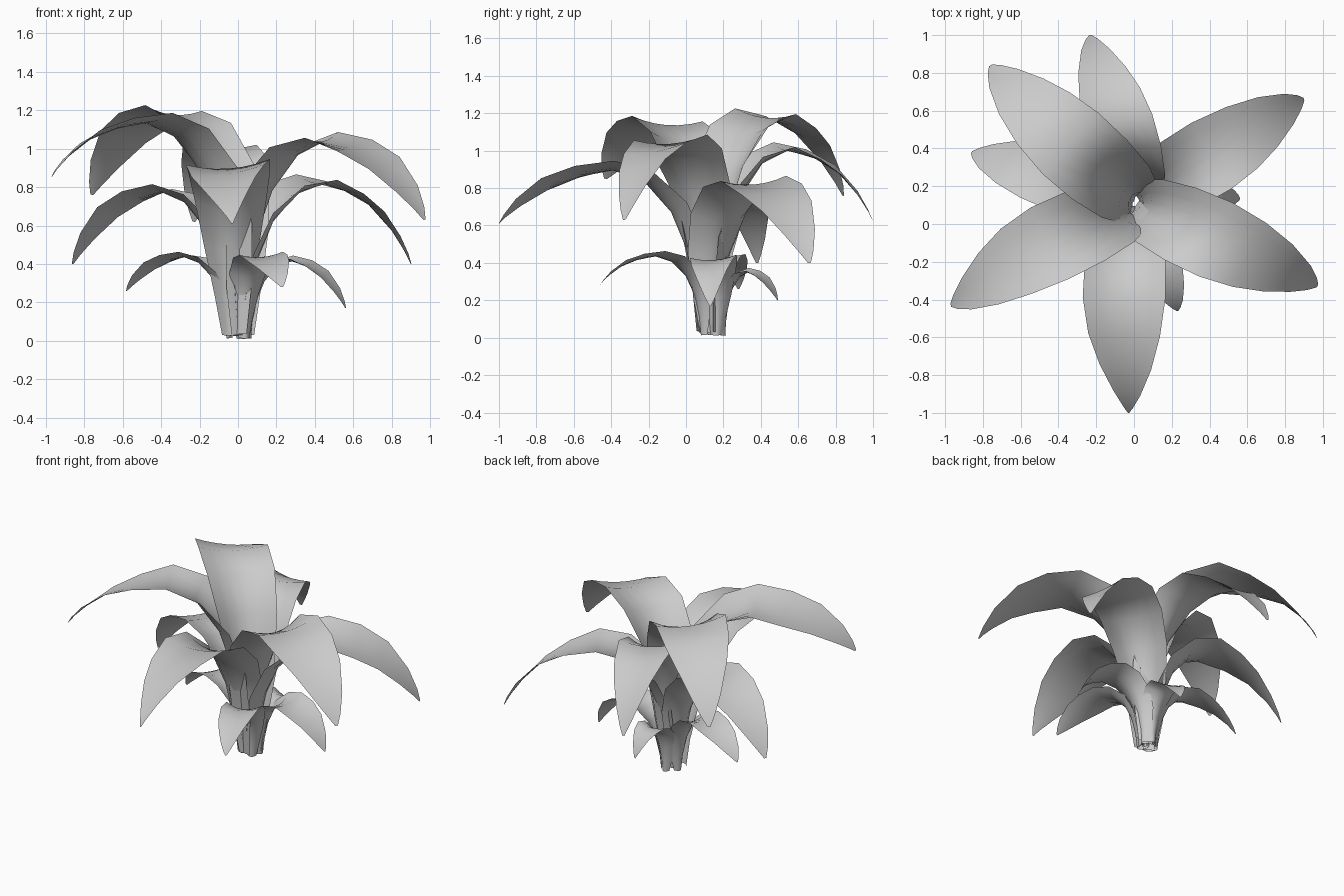
import bpy, bmesh
from math import hypot, sin, cos, pi, radians
from mathutils import Vector

if "Cube" in bpy.data.objects:
    bpy.data.objects.remove(bpy.data.objects["Cube"])

# Shared leaf template, base to tip:
# (reach fraction, rise or droop fraction, width fraction, trough depth fraction, roll in degrees)
RISE = [(0.00, 0.03, .24, .45, 0), (0.015, .25, .41, .42, 0), (.06, .52, .65, .36, 0), (.14, .75, .84, .27, 0),
        (.27, .925, .97, .16, 1), (.43, 1.0, 1.0, .08, 4)]
FALL = [(.61, .10, .90, .05, 10), (.77, .30, .70, .04, 15), (.90, .62, .42, .04, 18), (.97, .86, .19, .03, 18),
        (1.0, 1.0, .04, 0, 18)]
CROSS = [-1, -.67, -.33, 0, .33, .67, 1]


def leaf(name, base, tip, height, width, bend=0, taper=1):
    """Arching trough-shaped leaf from base (x, y) to tip (x, y, z); bend shifts its middle sideways."""
    dx, dy = tip[0] - base[0], tip[1] - base[1]
    reach = hypot(dx, dy)
    out = Vector((dx / reach, dy / reach, 0))
    side = Vector((-out.y, out.x, 0))
    up = Vector((0, 0, 1))
    top = height - .10 * width
    spine = [(p[0] * reach, p[1] * top) for p in RISE]
    spine += [(p[0] * reach, top - p[1] * (top - tip[2])) for p in FALL]
    shape = [(p[2] * width, p[3], radians(p[4])) for p in RISE]
    shape += [(p[2] ** taper * width, p[3], radians(p[4])) for p in FALL]

    bm = bmesh.new()
    rows = []
    for i, ((r, z), (w, cup, roll)) in enumerate(zip(spine, shape)):
        r0, z0 = spine[max(i - 1, 0)]
        r1, z1 = spine[min(i + 1, len(spine) - 1)]
        n = (out * (z0 - z1) + up * (r1 - r0)).normalized()
        across = side * cos(roll) + n * sin(roll)
        n = n * cos(roll) - side * sin(roll)
        centre = Vector((base[0], base[1], 0)) + out * r + up * z + side * bend * sin(pi * r / reach)
        row = []
        for v in CROSS:
            p = centre + across * (v * w / 2) + n * (cup * w * v * v)
            p.z = max(p.z, 0)
            row.append(bm.verts.new(p))
        rows.append(row)
    for a, b in zip(rows, rows[1:]):
        for j in range(len(CROSS) - 1):
            f = bm.faces.new((a[j], b[j], b[j + 1], a[j + 1]))
            f.smooth = True
    bmesh.ops.recalc_face_normals(bm, faces=bm.faces)
    me = bpy.data.meshes.new(name)
    bm.to_mesh(me)
    bm.free()
    bpy.context.collection.objects.link(bpy.data.objects.new(name, me))


# Tall inner leaves
leaf("tall_leaf_back_left", (.00, .14), (-.76, .84, .76), 1.22, .44, bend=.02)
leaf("tall_leaf_front_left", (-.02, .08), (-.97, -.43, .85), 1.18, .43, bend=-.04)
leaf("tall_leaf_front_right", (.03, .09), (.97, -.33, .63), 1.08, .43, bend=.01)
# Middle leaves
leaf("middle_leaf_back", (.03, .17), (-.23, 1.0, .62), 1.04, .37)
leaf("middle_leaf_front", (-.03, .07), (-.03, -1.0, .61), .94, .44, bend=-.02, taper=1.25)
leaf("middle_leaf_right", (.04, .14), (.90, .66, .40), .86, .41)
leaf("middle_leaf_left", (-.05, .14), (-.86, .38, .40), .81, .36)
# Short outer leaves
leaf("short_leaf_front", (.04, .08), (.23, -.46, .28), .46, .24)
leaf("short_leaf_right", (.07, .16), (.56, .13, .17), .44, .25)
leaf("short_leaf_left", (-.06, .15), (-.58, .28, .26), .46, .23)
leaf("short_leaf_back", (.02, .21), (.04, .49, .20), .37, .21)
